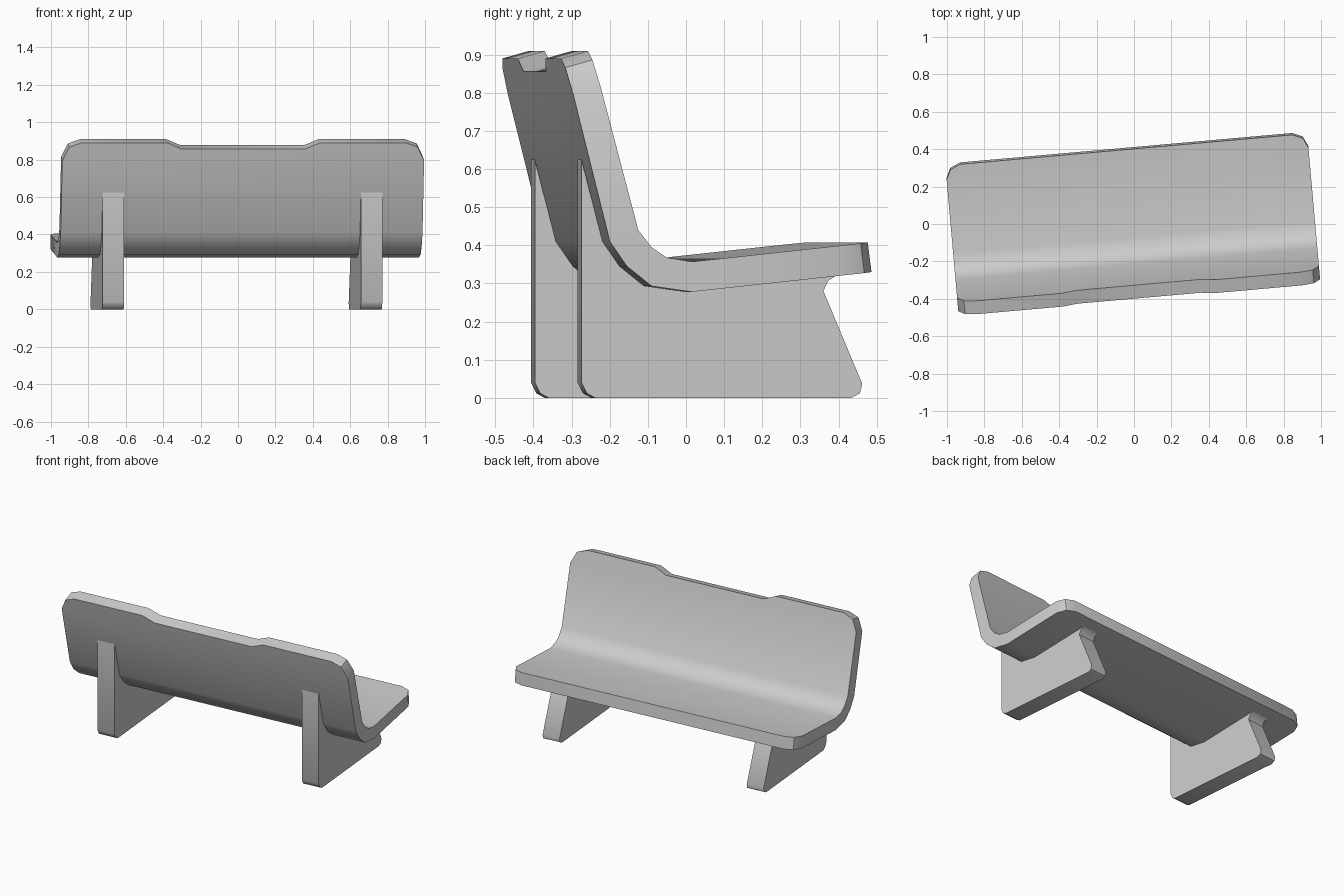
import bpy, bmesh, math
from mathutils import Vector

cube = bpy.data.objects.get("Cube")
if cube:
    bpy.data.objects.remove(cube, do_unlink=True)

TURN = math.radians(5.06)          # whole bench is turned slightly

grey = bpy.data.materials.new("plain grey")
grey.use_nodes = True
grey.diffuse_color = (0.6, 0.6, 0.6, 1)
grey.node_tree.nodes["Principled BSDF"].inputs["Base Color"].default_value = (0.6, 0.6, 0.6, 1)


def finish(name, bm, u=0.0):
    """Turn a bmesh into a smooth-by-angle object placed in the turned frame."""
    bmesh.ops.remove_doubles(bm, verts=bm.verts, dist=0.0005)
    bmesh.ops.recalc_face_normals(bm, faces=bm.faces)
    mesh = bpy.data.meshes.new(name)
    bm.to_mesh(mesh)
    bm.free()
    mesh.materials.append(grey)
    ob = bpy.data.objects.new(name, mesh)
    bpy.context.collection.objects.link(ob)
    u -= 0.006
    ob.location = (u * math.cos(TURN), u * math.sin(TURN), 0)
    ob.rotation_euler.z = TURN
    bpy.ops.object.select_all(action='DESELECT')
    ob.select_set(True)
    bpy.context.view_layer.objects.active = ob
    bpy.ops.object.shade_smooth_by_angle(angle=math.radians(40))
    return ob


# Cross-section (depth, height) from top of back to front of seat
INNER = [(-0.335, 0.91), (-0.211, 0.44), (-0.176, 0.395),
         (-0.136, 0.368), (-0.07, 0.357), (0.40, 0.408)]
OUTER = [(-0.406, 0.89), (-0.286, 0.41), (-0.241, 0.345),
         (-0.176, 0.293), (-0.07, 0.278), (0.41, 0.33)]
HALF = 0.971


def on_sheet(profile, u, p):
    """Point at width u and position p along a cross-section."""
    i = min(int(p), len(profile) - 2)
    a, b = Vector(profile[i]), Vector(profile[i + 1])
    d = a.lerp(b, p - i)
    return (u, d.x, d.y)


# Right half of the outline, as (width, position), with soft corners and top dip
top_half = [(0.33, 0.07), (0.41, 0), (HALF - 0.10, 0), (HALF - 0.035, 0.05),
            (HALF, 0.2), (HALF, 1)]
seat_half = [(HALF, 4), (HALF, 4.84), (HALF - 0.025, 4.95), (HALF - 0.08, 5)]


def mirrored(half):
    return half + [(-u, p) for u, p in reversed(half)]


panels = [mirrored(top_half), mirrored(seat_half)]
panels += [mirrored([(HALF, i), (HALF, i + 1)]) for i in (1, 2, 3)]

# Bent board: seat and back in one
bm = bmesh.new()
for panel in panels:
    for profile in (INNER, OUTER):
        bm.faces.new([bm.verts.new(on_sheet(profile, u, p)) for u, p in panel])
right = top_half + [(HALF, 2), (HALF, 3)] + seat_half
rim = right + [(-u, p) for u, p in reversed(right)]
for a, b in zip(rim, rim[1:] + rim[:1]):
    corners = [on_sheet(INNER, *a), on_sheet(INNER, *b),
               on_sheet(OUTER, *b), on_sheet(OUTER, *a)]
    bm.faces.new([bm.verts.new(c) for c in corners])
finish("bent_seat_and_back", bm)

# Slab legs that follow the underside of the board
LEG = [(-0.341, 0.625), (-0.341, 0.04), (-0.327, 0.012), (-0.305, 0),
       (0.37, 0), (0.392, 0.012), (0.398, 0.037), (0.296, 0.28),
       (0.308, 0.307), (0.33, 0.321)] + OUTER[4:0:-1]
THICK = 0.115
for name, u in (("left_leg", 0.693), ("right_leg", -0.693)):
    bm = bmesh.new()
    side = bm.faces.new([bm.verts.new((-THICK / 2, y, z)) for y, z in LEG])
    slab = bmesh.ops.extrude_face_region(bm, geom=[side], use_keep_orig=True)
    moved = [v for v in slab["geom"] if isinstance(v, bmesh.types.BMVert)]
    bmesh.ops.translate(bm, vec=(THICK, 0, 0), verts=moved)
    finish(name, bm, u)
